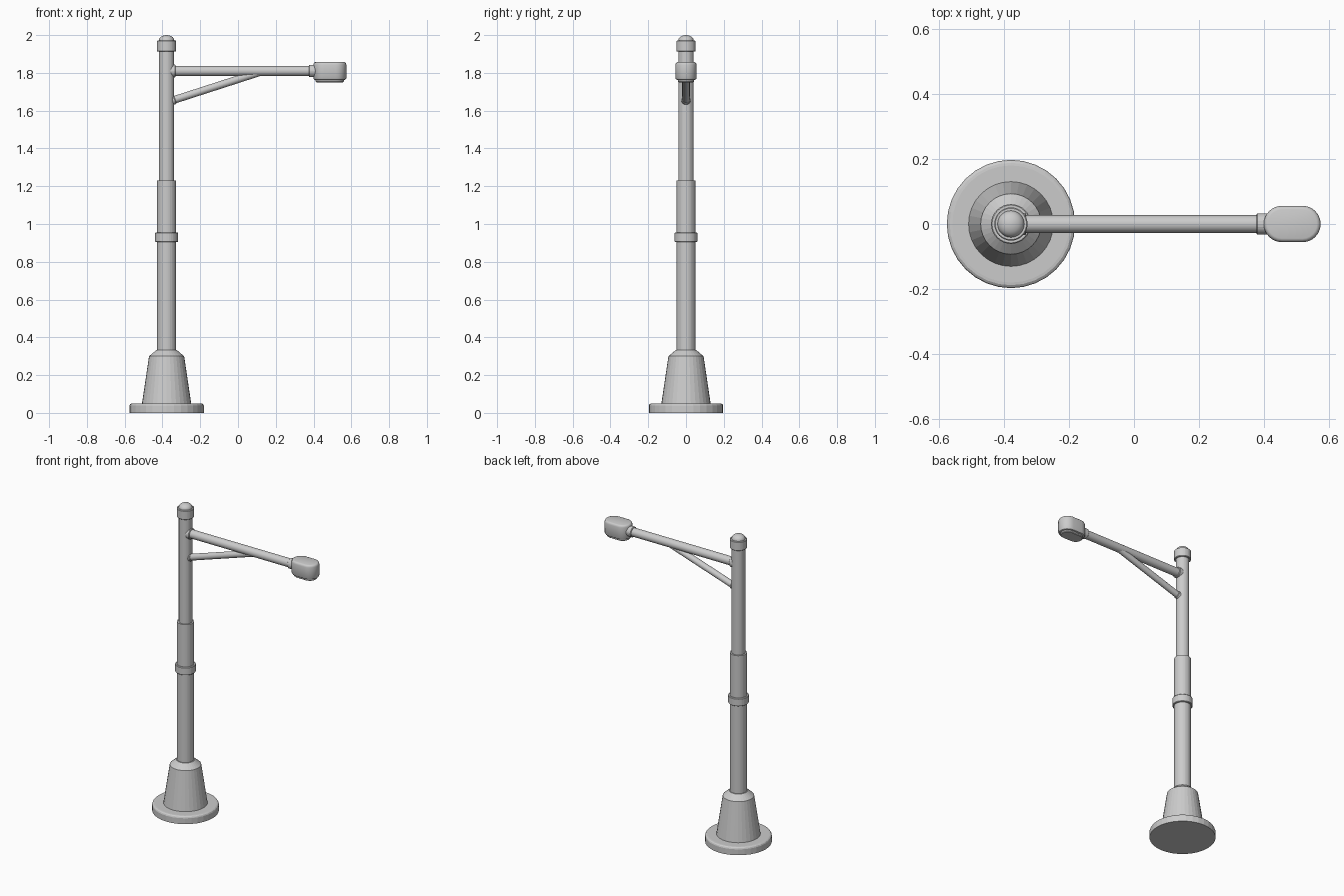
import bpy, bmesh, math
from mathutils import Vector

if "Cube" in bpy.data.objects:
    bpy.data.objects.remove(bpy.data.objects["Cube"])

PX = -0.378      # pole axis
ARM_Z = 1.81


def finish(name, bm):
    bmesh.ops.recalc_face_normals(bm, faces=bm.faces)
    me = bpy.data.meshes.new(name)
    bm.to_mesh(me)
    bm.free()
    ob = bpy.data.objects.new(name, me)
    bpy.context.collection.objects.link(ob)
    return ob


def loft(bm, rings):
    # skin successive closed rings and cap both ends
    rows = [[bm.verts.new(p) for p in ring] for ring in rings]
    n = len(rows[0])
    for a, b in zip(rows, rows[1:]):
        for i in range(n):
            j = (i + 1) % n
            bm.faces.new((a[i], a[j], b[j], b[i]))
    bm.faces.new(rows[0][::-1])
    bm.faces.new(rows[-1])


def turned(name, start, axis, profile, n=32):
    # profile: (radius, distance along axis)
    q = Vector((0, 0, 1)).rotation_difference(Vector(axis))
    rings = []
    for r, h in profile:
        rings.append([Vector(start) + q @ Vector((r * math.cos(2 * math.pi * i / n),
                      r * math.sin(2 * math.pi * i / n), h)) for i in range(n)])
    bm = bmesh.new()
    loft(bm, rings)
    return finish(name, bm)


def ring_profile(r, z0, z1, b=0.003):
    return [(r - b, z0), (r, z0 + b), (r, z1 - b), (r - b, z1)]


UP = (0, 0, 1)
RIGHT = (1, 0, 0)
foot = (PX, 0, 0)

# base and pole
turned("base_plate", foot, UP, [(0.197, 0), (0.197, 0.038), (0.194, 0.045), (0.188, 0.049), (0.180, 0.05)])
turned("base_cone", foot, UP, [(0.131, 0.045), (0.093, 0.30), (0.055, 0.332)])
turned("lower_pole", foot, UP, [(0.05, 0.30), (0.05, 1.23)])
turned("upper_pole", foot, UP, [(0.04, 1.20), (0.04, 1.95)])
turned("pole_ring", foot, UP, ring_profile(0.061, 0.905, 0.955))
turned("top_collar", foot, UP, ring_profile(0.051, 1.912, 1.971))

# rounded cap
cap = [(0.041, 1.96), (0.041, 1.972)]
cap += [(0.041 * math.cos(a), 1.972 + 0.028 * math.sin(a))
        for a in (math.radians(d) for d in (18, 36, 54, 72, 86))]
turned("pole_cap", foot, UP, cap)

# arm with its collars
turned("arm", (-0.36, 0, ARM_Z), RIGHT, [(0.027, 0), (0.027, 0.78)], 24)
turned("arm_socket", (-0.36, 0, ARM_Z), RIGHT, ring_profile(0.034, 0, 0.029), 24)
turned("lamp_socket", (0.376, 0, ARM_Z), RIGHT, ring_profile(0.033, 0, 0.05), 24)

# diagonal brace
p0, p1 = Vector((-0.36, 0, 1.65)), Vector((0.12, 0, 1.805))
d = (p1 - p0).normalized()
turned("brace", p0, d, [(0.02, 0), (0.02, (p1 - p0).length)], 20)
turned("brace_socket", p0, d, ring_profile(0.024, 0, 0.029), 20)


def stadium(inset, z, half=0.0875, w=0.056, cx=0.486, n=12):
    # rounded slot outline at height z
    r = w - inset
    s = half - w
    pts = []
    for side, a0 in ((1, -90), (-1, 90)):
        for i in range(n + 1):
            a = math.radians(a0 + 180 * i / n)
            pts.append((cx + side * s + r * math.cos(a), r * math.sin(a), z))
    return pts


# lamp head with eased rims, and the lens under it
bm = bmesh.new()
loft(bm, [stadium(i, z) for i, z in (
    (0.012, 1.762), (0.004, 1.765), (0, 1.772), (0, 1.843),
    (0.002, 1.850), (0.006, 1.855), (0.012, 1.857))])
finish("lamp_head", bm)
bm = bmesh.new()
loft(bm, [stadium(i, z) for i, z in ((0.017, 1.750), (0.013, 1.754), (0.013, 1.768))])
finish("lamp_lens", bm)

# smooth only the rounded pieces
for name in ("pole_cap", "lamp_head", "lamp_lens", "arm", "brace"):
    bpy.ops.object.select_all(action='DESELECT')
    ob = bpy.data.objects[name]
    ob.select_set(True)
    bpy.context.view_layer.objects.active = ob
    bpy.ops.object.shade_smooth_by_angle(angle=math.radians(35))
